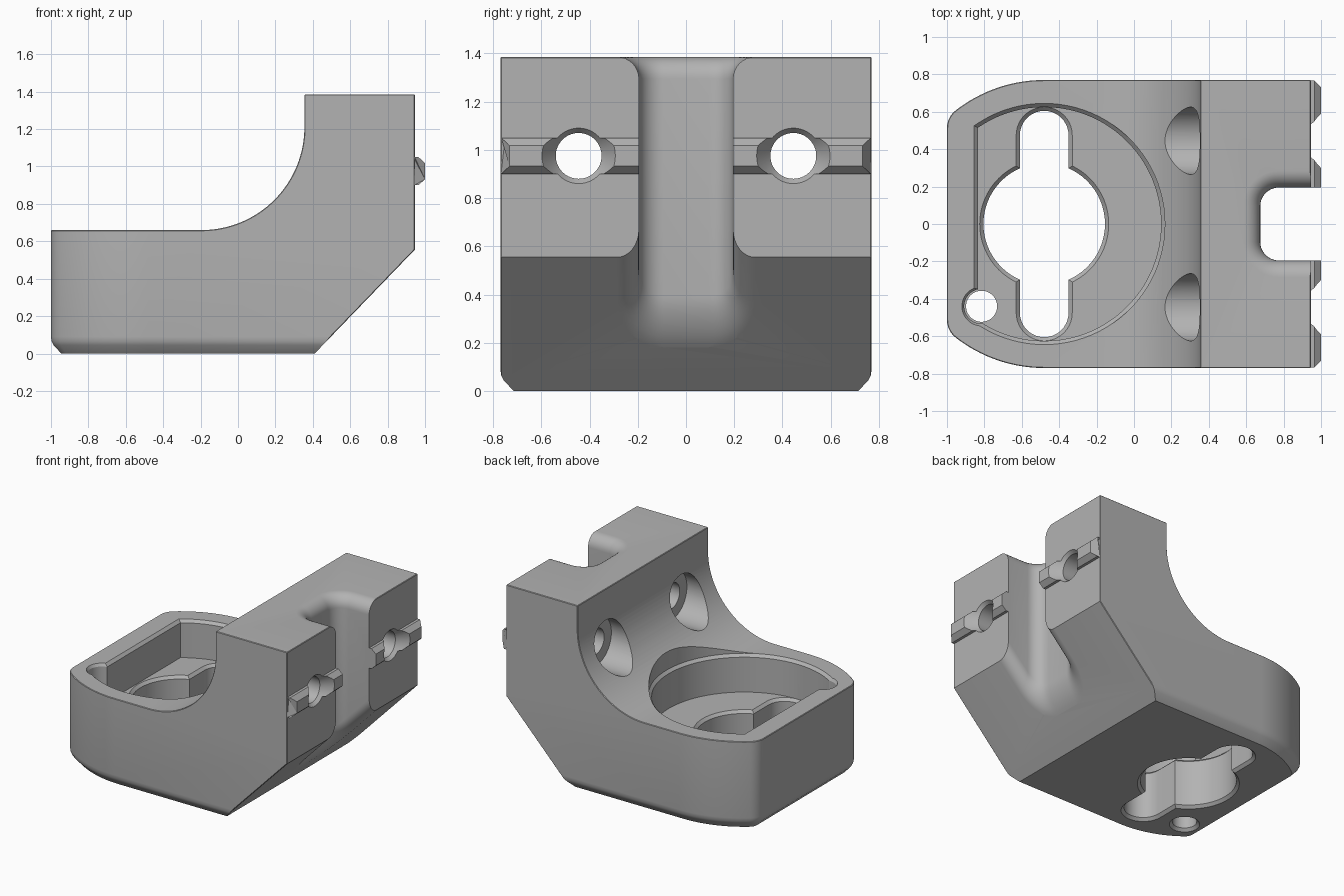
import bpy, bmesh
from math import sin, cos, pi, sqrt, atan2, asin, acos

if "Cube" in bpy.data.objects:
    bpy.data.objects.remove(bpy.data.objects["Cube"])

CX = -0.48          # centre of the round base
HALF = 0.77         # half width of the body
FACE = 0.945        # mounting face
SLOPE = 1.037       # slope of the underside


def arc(cx, cy, r, a0, a1, n):
    return [(cx + r * cos(a0 + (a1 - a0) * i / n), cy + r * sin(a0 + (a1 - a0) * i / n))
            for i in range(n + 1)]


def loft(name, rings):
    """Closed solid skinned through rings of equal point count."""
    bm = bmesh.new()
    rows = [[bm.verts.new(p) for p in ring] for ring in rings]
    n = len(rows[0])
    for a, b in zip(rows, rows[1:]):
        for i in range(n):
            bm.faces.new((a[i], a[(i + 1) % n], b[(i + 1) % n], b[i]))
    bm.faces.new(rows[0])
    bm.faces.new(rows[-1])
    bmesh.ops.recalc_face_normals(bm, faces=bm.faces)
    mesh = bpy.data.meshes.new(name)
    bm.to_mesh(mesh)
    bm.free()
    obj = bpy.data.objects.new(name, mesh)
    bpy.context.collection.objects.link(obj)
    return obj


def stack(name, outline, levels):
    """Upright solid: outline(offset) placed at each (z, offset) level."""
    return loft(name, [[(x, y, z) for x, y in outline(d)] for z, d in levels])


def combine(target, tool, operation):
    mod = target.modifiers.new("cut", 'BOOLEAN')
    mod.operation, mod.solver, mod.object = operation, 'EXACT', tool
    bpy.context.view_layer.objects.active = target
    bpy.ops.object.modifier_apply(modifier=mod.name)
    bpy.data.objects.remove(tool)


def circle(cx, cy, r):
    return lambda d: arc(cx, cy, r + d, 0, 2 * pi * 63 / 64, 63)


def plan(d):
    """Body outline seen from above, inset by d."""
    r = 0.12
    fx = -1 + r
    fy = sqrt((HALF - r) ** 2 - (fx - CX) ** 2)
    a = atan2(fy, fx - CX)
    half = [(1.2, HALF - d)] + arc(CX, 0, HALF - d, pi / 2, a, 16)
    half += arc(fx, fy, r - d, a, pi, 10)[1:]
    return half + [(x, -y) for x, y in reversed(half)]


def pocket(d):
    """Round recess with one flat side."""
    r = 0.625 + d
    a = acos((-0.835 - d - CX) / r)
    return arc(CX, 0, r, -a, a, 64)


def stadium(d):
    r = 0.13 + d
    return arc(CX, 0.475, r, 0, pi, 20) + arc(CX, -0.475, r, pi, 2 * pi, 20)


def channel(d):
    """U-shaped cable channel, open toward the mounting face."""
    r, w, back = 0.1, 0.195 + d, 0.675 - d
    r += d
    return ([(1.2, w)] + arc(back + r, w - r, r, pi / 2, pi, 10)
            + arc(back + r, -w + r, r, pi, 1.5 * pi, 10) + [(1.2, -w)])


# Body: rounded outline intersected with the side profile
body = stack("bracket_body", plan, [(0, 0.055), (0.045, 0.014), (0.065, 0.004),
                                    (0.09, 0), (1.6, 0)])
side = [(-1.2, -0.1), (0.41 - 0.1 / SLOPE, -0.1), (FACE, (FACE - 0.41) * SLOPE),
        (FACE, 1.385), (0.355, 1.385)]
side += arc(-0.195, 1.21, 0.55, 0, -pi / 2, 32) + [(-1.2, 0.66)]
combine(body, loft("profile", [[(x, y, z) for x, z in side] for y in (-1, 1)]), 'INTERSECT')

# Thin chamfer on the upper and side edges
bm = bmesh.new()
bm.from_mesh(body.data)
knee = (FACE - 0.41) * SLOPE
sharp = [e for e in bm.edges if len(e.link_faces) == 2 and e.calc_face_angle() > 0.6
         and sum(v.co.z for v in e.verts) > 0.2
         and not all(abs(v.co.z - knee) < 0.01 for v in e.verts)]
bmesh.ops.bevel(bm, geom=sharp, offset=0.017, offset_type='OFFSET', segments=1,
                affect='EDGES', clamp_overlap=True)
bm.to_mesh(body.data)
bm.free()

# Locating ridge across the mounting face, with chamfered ends
ridge = [(0.9, 0.9), (0.965, 0.9), (1.0, 0.932), (1.0, 1.018), (0.965, 1.05), (0.9, 1.05)]
ends = [[(x, s * (HALF - max(0, x - 0.965) - 0.003), z) for x, z in ridge] for s in (-1, 1)]
combine(body, loft("ridge", ends), 'UNION')

# Cable channel with rounded rims at the top and at the sloped underside
R = 0.09
steps = [i * pi / 16 for i in range(9)]


def rim(a):
    return R * (1 - cos(a)), R * sin(a)


rings = [[(x, y, (x - 0.41) * SLOPE - 0.15) for x, y in channel(R)]]
for a in reversed(steps):
    d, h = rim(a)
    rings.append([(x, y, (x - 0.41) * SLOPE + 1.3 * (R - h)) for x, y in channel(d)])
for a in steps:
    d, h = rim(a)
    rings.append([(x, y, 1.385 - R + h) for x, y in channel(d)])
rings.append([(x, y, 1.6) for x, y in channel(R)])
combine(body, loft("channel_cut", rings), 'DIFFERENCE')

# Bolt holes: counterbore on the curved side, flare at the mounting face
for s in (-1, 1):
    levels = [(-0.3, 0.18), (0.43, 0.18), (0.43, 0.095), (0.92, 0.095),
              (0.945, 0.115), (1.0, 0.152), (1.1, 0.22)]
    bore = [[(x, s * 0.445 + u, 0.975 + v) for u, v in circle(0, 0, r)(0)] for x, r in levels]
    combine(body, loft("bolt_cut", bore), 'DIFFERENCE')

# Recess, keyhole opening and small drain hole in the base
FLOOR = 0.38
combine(body, stack("recess_cut", pocket, [(FLOOR, 0), (0.64, 0), (0.66, 0.02), (1.2, 0.02)]),
        'DIFFERENCE')
through = [(-0.1, 0.02), (0, 0.02), (0.02, 0), (FLOOR - 0.02, 0), (FLOOR, 0.02), (0.5, 0.02)]
for outline in (circle(CX, 0, 0.325), stadium):
    combine(body, stack("keyhole_cut", outline, through), 'DIFFERENCE')
drain = [(-0.1, 0.02), (0, 0.02), (0.02, 0), (FLOOR, 0), (FLOOR, 0.01), (0.64, 0.01),
         (0.66, 0.022), (0.9, 0.022)]
combine(body, stack("drain_cut", circle(-0.815, -0.44, 0.083), drain), 'DIFFERENCE')

# Material and shading
mat = bpy.data.materials.new("plain_grey")
mat.use_nodes = True
grey = (0.45, 0.45, 0.45, 1)
mat.diffuse_color = grey
mat.node_tree.nodes["Principled BSDF"].inputs["Base Color"].default_value = grey
body.data.materials.clear()
body.data.materials.append(mat)
for p in body.data.polygons:
    p.material_index = 0
bpy.ops.object.select_all(action='DESELECT')
body.select_set(True)
bpy.context.view_layer.objects.active = body
bpy.ops.object.shade_smooth_by_angle(angle=0.5)
